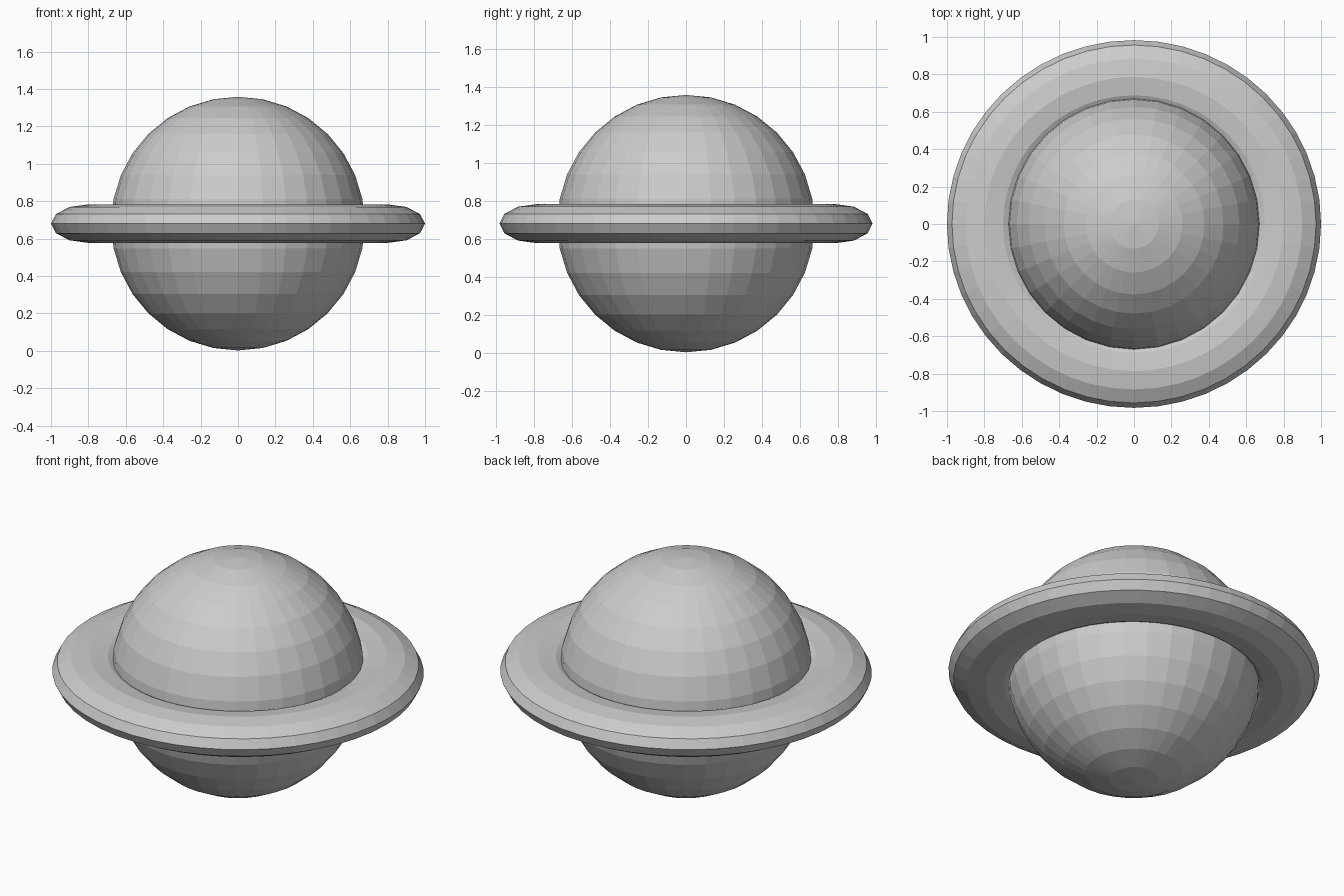
import bpy

if "Cube" in bpy.data.objects:
    bpy.data.objects.remove(bpy.data.objects["Cube"])

CENTRE_Z = 0.68

# Round body, flat shaded
bpy.ops.mesh.primitive_uv_sphere_add(segments=32, ring_count=16, radius=0.678,
                                     location=(0, 0, CENTRE_Z))
bpy.context.object.name = "planet_body"

# Flattened ring around the body, slightly narrower front to back
bpy.ops.mesh.primitive_torus_add(major_segments=48, minor_segments=12,
                                 major_radius=0.8, minor_radius=0.2,
                                 location=(0, 0, CENTRE_Z))
ring = bpy.context.object
ring.name = "planet_ring"
ring.scale = (1, 0.983, 0.515)
